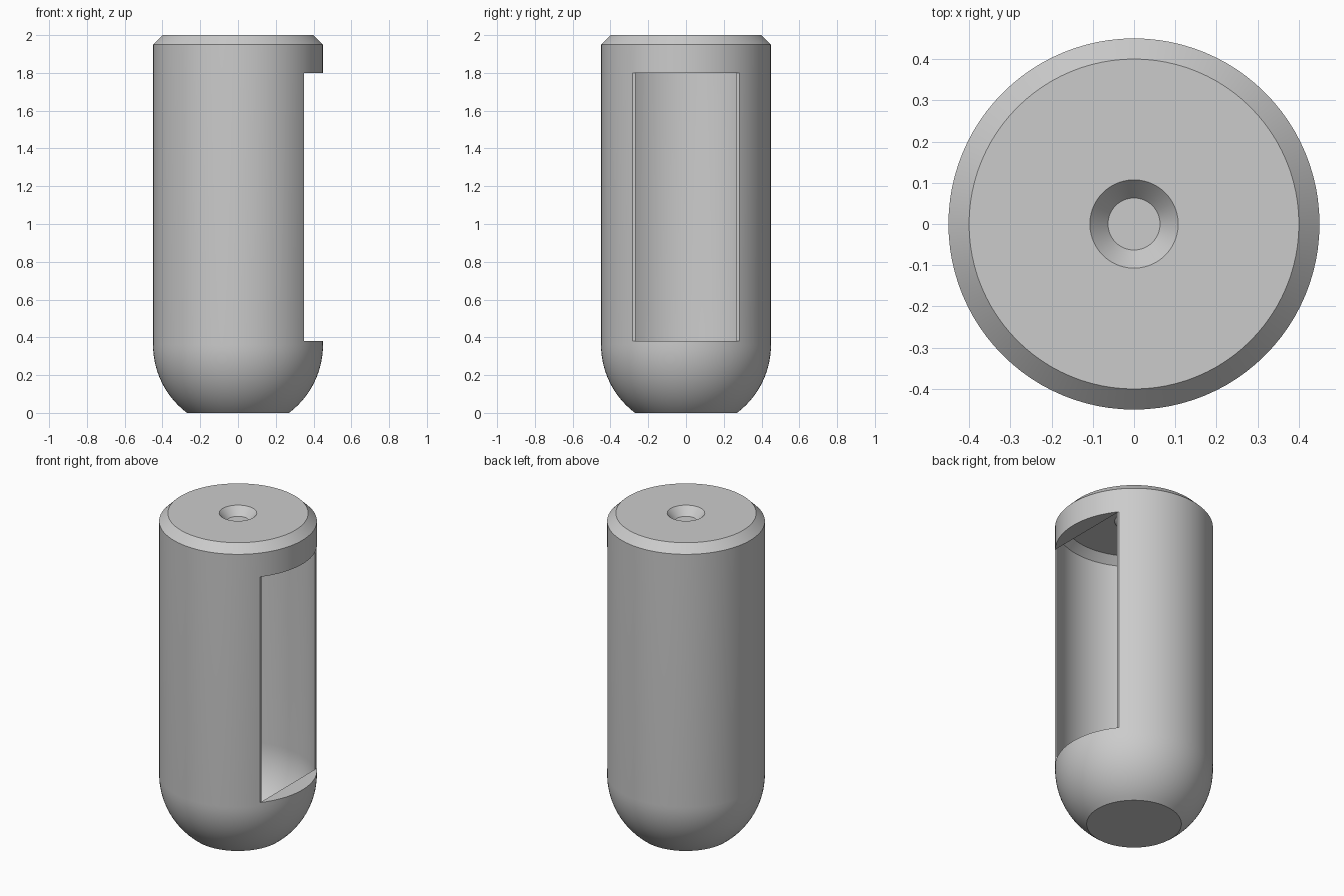
import bpy, bmesh, math

if "Cube" in bpy.data.objects:
    bpy.data.objects.remove(bpy.data.objects["Cube"])

R, WALL, ZC = 0.45, 0.01, 0.36      # outer radius, shell thickness, dome centre height
SEGS = 96


def capsule_profile(t):
    """Half section of the capsule, offset inwards by t."""
    r = R - t
    start = math.acos((ZC - t) / r)          # dome is truncated by the flat foot
    pts = [(0, t)]
    for i in range(15):
        a = start + (math.pi / 2 - start) * i / 14
        pts.append((r * math.sin(a), ZC - r * math.cos(a)))
    k = 0.4 * t
    pts += [(r, 1.95 - k), (0.40 - k, 2 - t),                      # top chamfer
            (0.107 + k, 2 - t), (0.063 + k, 1.95 - t), (0, 1.95 - t)]  # dimple
    return pts


def lathe(name, pts):
    bm = bmesh.new()
    vs = [bm.verts.new((r, 0, z)) for r, z in pts]
    es = [bm.edges.new(p) for p in zip(vs, vs[1:])]
    bmesh.ops.spin(bm, geom=vs + es, cent=(0, 0, 0), axis=(0, 0, 1),
                   angle=math.tau, steps=SEGS, use_duplicate=False)
    bmesh.ops.remove_doubles(bm, verts=bm.verts, dist=1e-5)
    bmesh.ops.dissolve_degenerate(bm, dist=1e-6, edges=bm.edges)
    bmesh.ops.recalc_face_normals(bm, faces=bm.faces)
    me = bpy.data.meshes.new(name)
    bm.to_mesh(me)
    bm.free()
    ob = bpy.data.objects.new(name, me)
    bpy.context.collection.objects.link(ob)
    return ob


def box(name, x0, z0, z1):
    bpy.ops.mesh.primitive_cube_add(size=1, location=(x0 + 0.25, 0, (z0 + z1) / 2))
    ob = bpy.context.object
    ob.name = name
    ob.scale = (0.5, 1.2, z1 - z0)
    bpy.ops.object.transform_apply(location=True, rotation=False, scale=True)
    return ob


def subtract(target, cutter):
    cutter.hide_render = True
    mod = target.modifiers.new("cut", 'BOOLEAN')
    mod.operation, mod.solver, mod.object = 'DIFFERENCE', 'EXACT', cutter
    bpy.context.view_layer.objects.active = target
    bpy.ops.object.modifier_apply(modifier=mod.name)
    bpy.data.objects.remove(cutter)


# Outer capsule with the flat side notch
shell = lathe("capsule_shell", capsule_profile(0))
subtract(shell, box("notch_cutter", 0.35, 0.38, 1.80))

# Cavity, keeping thin ledges above and below the window
cavity = lathe("cavity_cutter", capsule_profile(WALL))
subtract(cavity, box("ledge_keeper", 0.3505, 0.38 - WALL, 1.80 + WALL))
subtract(shell, cavity)

# Smooth round walls with crisp rims
bpy.ops.object.select_all(action='DESELECT')
shell.select_set(True)
bpy.context.view_layer.objects.active = shell
bpy.ops.object.shade_smooth_by_angle(angle=math.radians(30))
